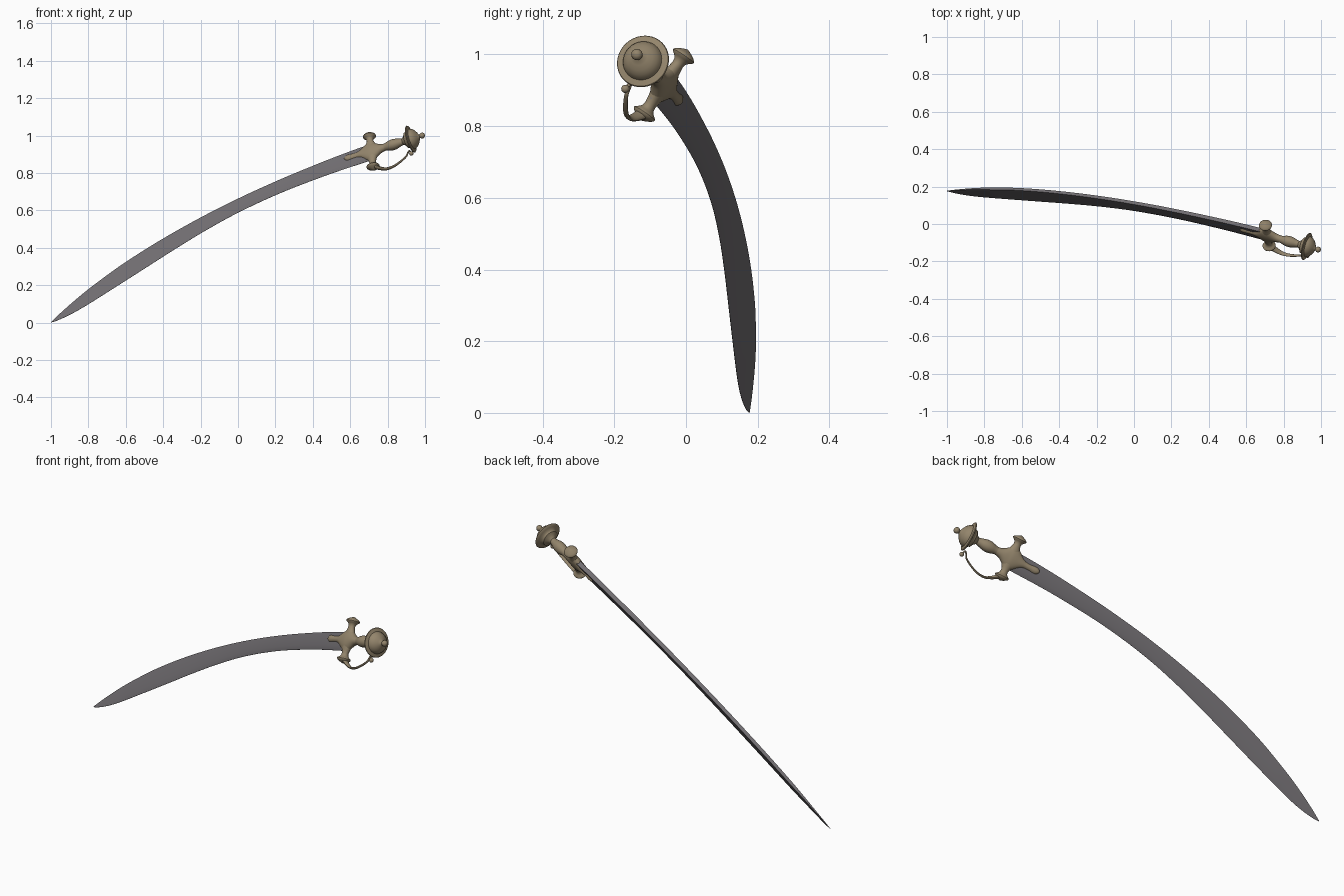
import bpy, bmesh, math
from mathutils import Vector

if "Cube" in bpy.data.objects:
    bpy.data.objects.remove(bpy.data.objects["Cube"])

# The whole sword lies in one tilted plane; flat shapes are drawn in front-view x, z
def on_plane(x, z, dy=0.004):
    return Vector((x, -0.298 - 0.47 * x + 0.62 * z + dy, z))

N = Vector((0.47, 1, -0.62)).normalized()              # blade face normal
O = on_plane(0.709, 0.914)                             # guard centre
U = (on_plane(0.983, 1.0005) - on_plane(0.708, 0.915)).normalized()   # along the grip
V = U.cross(N).normalized()                            # towards the spine
if V.z < 0:
    V = -V

def material(name, rgb):
    m = bpy.data.materials.new(name)
    m.diffuse_color = (*rgb, 1)
    m.use_nodes = True
    m.node_tree.nodes["Principled BSDF"].inputs["Base Color"].default_value = m.diffuse_color
    return m

STEEL = material("dark_steel", (0.162, 0.152, 0.163))
BRONZE = material("aged_bronze", (0.295, 0.235, 0.15))

def loft(name, rings, mat, angle=40):
    """Skin closed rings of points, capping both ends."""
    bm = bmesh.new()
    rows = [[bm.verts.new(p) for p in r] for r in rings]
    k = len(rows[0])
    for a, b in zip(rows, rows[1:]):
        for i in range(k):
            j = (i + 1) % k
            bm.faces.new((a[i], a[j], b[j], b[i]))
    bm.faces.new(rows[0])
    bm.faces.new(rows[-1])
    bmesh.ops.remove_doubles(bm, verts=bm.verts[:], dist=1e-5)
    bmesh.ops.recalc_face_normals(bm, faces=bm.faces[:])
    me = bpy.data.meshes.new(name)
    bm.to_mesh(me)
    bm.free()
    me.materials.append(mat)
    ob = bpy.data.objects.new(name, me)
    bpy.context.collection.objects.link(ob)
    bpy.ops.object.select_all(action='DESELECT')
    ob.select_set(True)
    bpy.context.view_layer.objects.active = ob
    bpy.ops.object.shade_smooth_by_angle(angle=math.radians(angle))
    return ob

def ellipse(c, a, ra, b, rb, k=32):
    return [c + a * (ra * math.cos(2 * math.pi * i / k)) + b * (rb * math.sin(2 * math.pi * i / k))
            for i in range(k)]

def smooth(pts, steps):
    """Catmull-Rom through tuples of any length."""
    pts = [Vector(p) for p in pts]
    ext = [pts[0] * 2 - pts[1]] + pts + [pts[-1] * 2 - pts[-2]]
    out = []
    for i in range(1, len(ext) - 2):
        p0, p1, p2, p3 = ext[i - 1:i + 3]
        for s in range(steps):
            t = s / steps
            out.append(0.5 * (2 * p1 + (p2 - p0) * t + (2 * p0 - 5 * p1 + 4 * p2 - p3) * t * t
                              + (3 * p1 - p0 - 3 * p2 + p3) * t ** 3))
    return out + [pts[-1]]

def resample(pts, n):
    d = [0]
    for a, b in zip(pts, pts[1:]):
        d.append(d[-1] + (b - a).length)
    out, i = [], 0
    for s in range(n):
        t = d[-1] * s / (n - 1)
        while i < len(pts) - 2 and d[i + 1] < t:
            i += 1
        out.append(pts[i].lerp(pts[i + 1], (t - d[i]) / (d[i + 1] - d[i])))
    return out

# Curved blade: flat spine, flat sides, bevelled cutting edge
spine = [(-1, 0.002), (-.945, .053), (-.847, .136), (-.74, .218), (-.606, .314), (-.419, .432), (-.206, .552),
         (.008, .66), (.222, .757), (.435, .845), (.596, .907), (.729, .954)]
edge = [(-1, 0), (-.961, .013), (-.891, .046), (-.802, .097), (-.634, .203), (-.479, .302), (-.325, .4),
        (-.165, .497), (.013, .594), (.233, .695), (.475, .788), (.68, .857), (.74, .875)]
n = 70
rings = []
for i, (s, e) in enumerate(zip(resample(smooth(spine, 8), n), resample(smooth(edge, 8), n))):
    f = i / (n - 1)
    t = (0.007 + 0.005 * f) * min(1, 0.1 + f * 6)
    a, b = on_plane(*s), on_plane(*e)
    m = a.lerp(b, 0.75)
    rings.append([a + N * t, m + N * t * 0.85, b + N * 0.0006, b - N * 0.0006, m - N * t * 0.85, a - N * t])
loft("blade", rings, STEEL, 25)

# Guard body with the two langets over the blade: (u, half width, half thickness)
body = [(-.148, .006, .013), (-.143, .014, .017), (-.132, .0195, .019), (-.118, .0195, .019), (-.104, .018, .018),
        (-.075, .018, .018), (-.055, .025, .02), (-.035, .04, .022), (-.015, .054, .024), (.003, .058, .025),
        (.02, .052, .024), (.038, .038, .023), (.06, .024, .021), (.085, .019, .019)]
loft("guard_body", [ellipse(O + U * u, V, w, N, t) for u, w, t in smooth(body, 3)], BRONZE)

# Quillons with flared, domed ends: (distance, radius along grip, radius across)
quillon = [(0, .045, .022), (.03, .034, .021), (.05, .024, .018), (.068, .0175, .016), (.08, .019, .018),
           (.088, .026, .025), (.094, .034, .033), (.097, .0355, .0345), (.101, .0345, .0335),
           (.107, .027, .027), (.113, .016, .016), (.117, .007, .007), (.119, .001, .001)]
for name, side in (("upper_quillon", 1), ("lower_quillon", -1)):
    loft(name, [ellipse(O + V * (side * d) + U * 0.004, U, ru, N, rn) for d, ru, rn in quillon], BRONZE)

# Swelling grip
grip = [(.05, .021), (.07, .0185), (.09, .021), (.11, .027), (.13, .0295), (.15, .027), (.17, .021),
        (.188, .0175), (.205, .019)]
loft("grip", [ellipse(O + U * d, V, r, N, r) for d, r in smooth(grip, 3)], BRONZE)

# Pommel: bowl, wide brim, dome and end knob
pommel = [(.186, .017), (.196, .024), (.204, .036), (.208, .043), (.213, .044), (.219, .049), (.225, .06),
          (.229, .073), (.232, .075), (.235, .073), (.239, .056), (.248, .053), (.258, .047), (.267, .037),
          (.275, .024), (.281, .012), (.285, .009), (.288, .0115), (.293, .0148), (.299, .0158),
          (.305, .0145), (.311, .009), (.314, .001)]
loft("pommel", [ellipse(O + U * d, V, r, N, r, 48) for d, r in pommel], BRONZE)

# Knuckle guard strap: (x, z, half width, half thickness)
strap = smooth([(.722, .838, .02, .013), (.757, .826, .016, .009), (.793, .822, .012, .006),
                (.831, .835, .009, .005), (.868, .86, .0075, .0045), (.899, .888, .006, .004),
                (.909, .909, .0055, .004), (.917, .918, .005, .004), (.927, .907, .005, .004)], 5)
pts = [on_plane(p[0], p[1]) for p in strap]
rings = []
for i, p in enumerate(strap):
    tan = (pts[min(i + 1, len(pts) - 1)] - pts[max(i - 1, 0)]).normalized()
    rings.append(ellipse(pts[i], N, p[2], tan.cross(N), p[3], 14))
loft("knuckle_guard", rings, BRONZE)

# Bud at the end of the knuckle guard
bud = on_plane(.927, .904)
R = 0.0115
loft("knuckle_guard_bud", [ellipse(bud - V * (R * math.cos(a)), U, R * math.sin(a) + 1e-4, N, R * math.sin(a) + 1e-4, 20)
                           for a in [math.pi * i / 12 for i in range(13)]], BRONZE)
